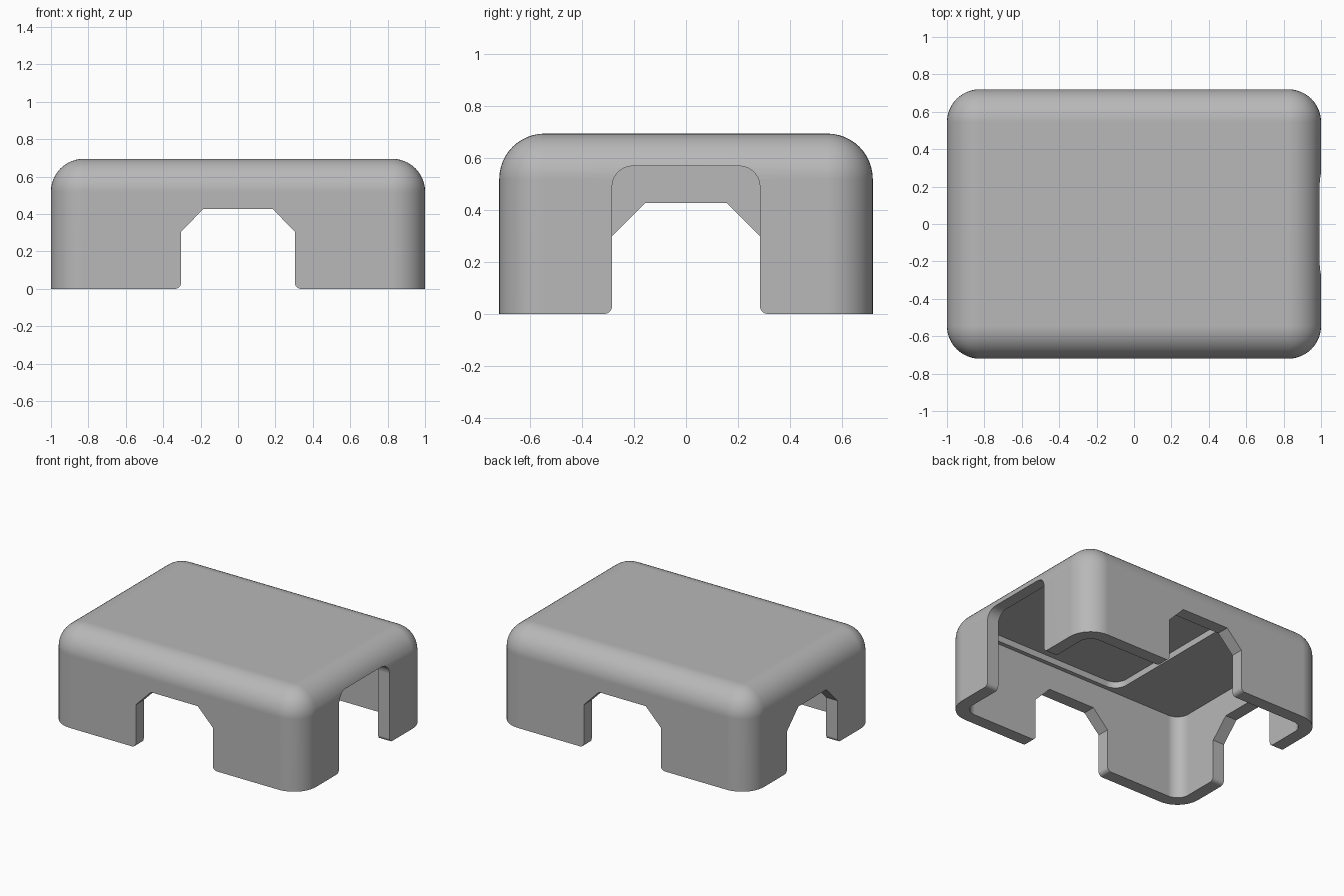
import bpy, bmesh, math
from mathutils import Matrix

old = bpy.data.objects.get("Cube")
if old:
    bpy.data.objects.remove(old, do_unlink=True)

grey = bpy.data.materials.new("plain_grey")
grey.use_nodes = True
colour = (0.48, 0.48, 0.48, 1)
grey.diffuse_color = colour
grey.node_tree.nodes["Principled BSDF"].inputs["Base Color"].default_value = colour


def add_object(name, bm):
    bmesh.ops.recalc_face_normals(bm, faces=bm.faces)
    mesh = bpy.data.meshes.new(name)
    bm.to_mesh(mesh)
    bm.free()
    mesh.materials.append(grey)
    obj = bpy.data.objects.new(name, mesh)
    bpy.context.collection.objects.link(obj)
    return obj


def rounded_box(name, low, high, radius, round_top=False):
    """Box with rounded upright edges and, if wanted, a rounded top."""
    bm = bmesh.new()
    bmesh.ops.create_cube(bm, size=1)
    for v in bm.verts:
        v.co = [high[i] if v.co[i] > 0 else low[i] for i in range(3)]
    edges = []
    for e in bm.edges:
        a, b = (v.co.z for v in e.verts)
        if abs(a - b) > 1e-4 or (round_top and a > low[2] + 0.01):
            edges.append(e)
    bmesh.ops.bevel(bm, geom=edges, offset=radius, segments=12,
                    profile=0.5, affect='EDGES')
    return add_object(name, bm)


def arc(cx, cz, r, start, end, steps=8):
    return [(cx + r * math.cos(math.radians(start + (end - start) * i / steps)),
             cz + r * math.sin(math.radians(start + (end - start) * i / steps)))
            for i in range(steps + 1)]


def opening(name, half_width, upper, distance, angle):
    """Mirrored doorway profile pushed through one wall, with rounded feet."""
    foot = 0.03
    side = [(half_width + foot, -0.1)]
    side += arc(half_width + foot, foot, foot, 270, 180)
    side += upper
    points = side + [(-u, z) for u, z in reversed(side)]
    bm = bmesh.new()
    face = bm.faces.new([bm.verts.new((u, -distance - 0.1, z)) for u, z in points])
    ext = bmesh.ops.extrude_face_region(bm, geom=[face])
    moved = [g for g in ext["geom"] if isinstance(g, bmesh.types.BMVert)]
    bmesh.ops.translate(bm, verts=moved, vec=(0, 0.25, 0))
    bmesh.ops.rotate(bm, verts=bm.verts, matrix=Matrix.Rotation(math.radians(angle), 3, 'Z'))
    return add_object(name, bm)


# Outer cover
cover = rounded_box("cover", (-1, -0.72, 0), (1, 0.72, 0.695), 0.175, True)

# Hollow interior and the shallow pocket in its ceiling
cutters = [
    rounded_box("cavity", (-0.91, -0.63, -0.1), (0.91, 0.63, 0.605), 0.09),
    rounded_box("ceiling_pocket", (-0.36, -0.6, 0.5), (0.88, 0.6, 0.65), 0.09),
]

# Wall openings: three with sloping shoulders, one taller with round corners
long_shoulder = [(0.305, 0.305), (0.185, 0.427)]
short_shoulder = [(0.285, 0.3), (0.158, 0.427)]
round_shoulder = arc(0.205, 0.49, 0.08, 0, 90)
cutters += [
    opening("front_opening", 0.305, long_shoulder, 0.72, 0),
    opening("back_opening", 0.305, long_shoulder, 0.72, 180),
    opening("right_opening", 0.285, short_shoulder, 1, -90),
    opening("left_opening", 0.285, round_shoulder, 1, 90),
]

# Cut every shape out of the cover
bpy.ops.object.select_all(action='DESELECT')
cover.select_set(True)
bpy.context.view_layer.objects.active = cover
for cutter in cutters:
    mod = cover.modifiers.new(cutter.name, 'BOOLEAN')
    mod.operation = 'DIFFERENCE'
    mod.solver = 'EXACT'
    mod.object = cutter
    bpy.ops.object.modifier_apply(modifier=mod.name)
    bpy.data.objects.remove(cutter, do_unlink=True)

bpy.ops.object.shade_smooth_by_angle(angle=math.radians(30))
normals = cover.modifiers.new("flat_walls", 'WEIGHTED_NORMAL')
normals.keep_sharp = True
